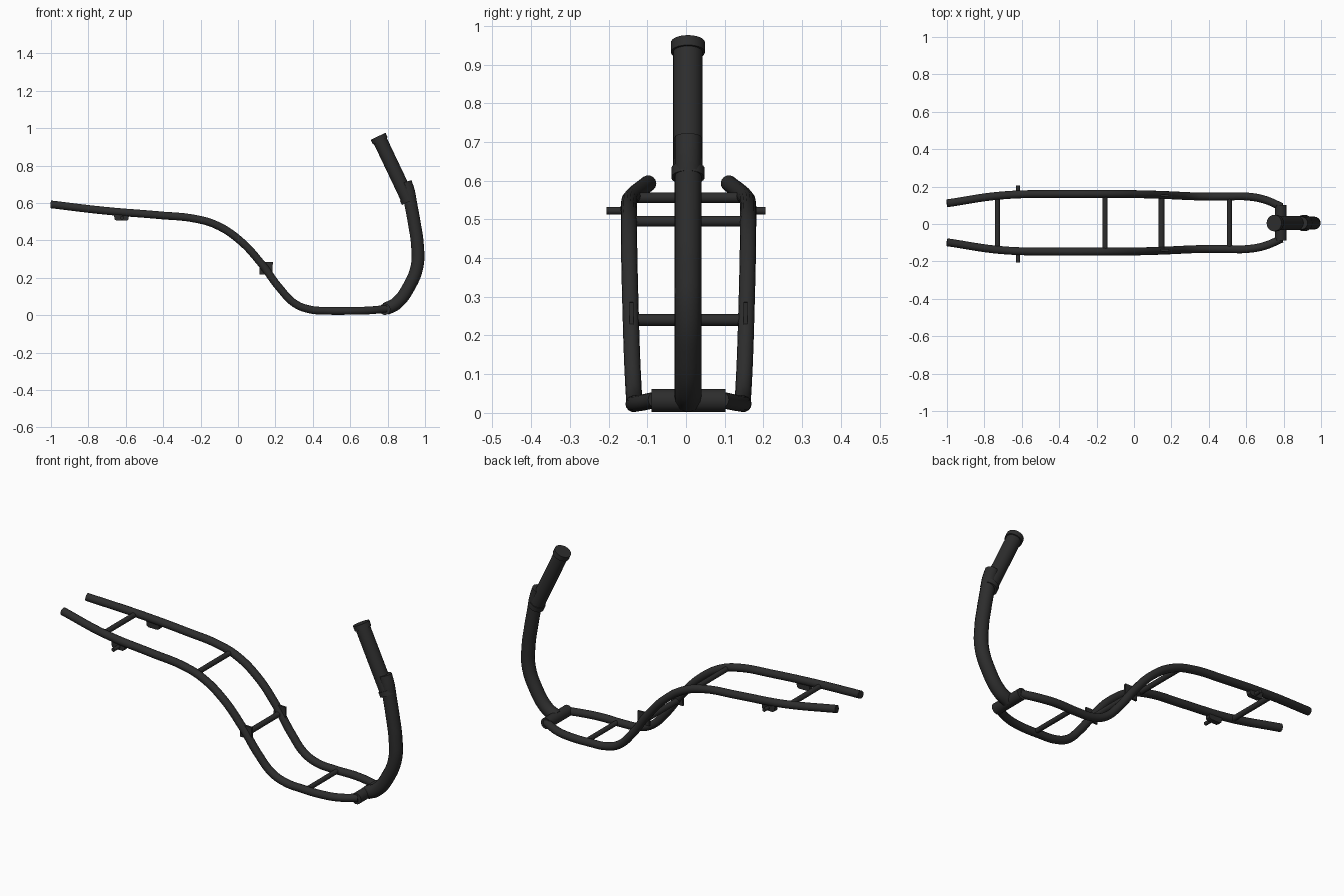
import bpy, math
from mathutils import Vector

if "Cube" in bpy.data.objects:
    bpy.data.objects.remove(bpy.data.objects["Cube"])

MID = 0.0065  # centre line of the frame in y

mat = bpy.data.materials.new("charcoal paint")
mat.diffuse_color = (0.026, 0.026, 0.026, 1)
mat.use_nodes = True
mat.node_tree.nodes["Principled BSDF"].inputs["Base Color"].default_value = mat.diffuse_color


def finish(ob, name):
    ob.name = name
    ob.data.materials.clear()
    ob.data.materials.append(mat)
    bpy.ops.object.select_all(action='DESELECT')
    ob.select_set(True)
    bpy.context.view_layer.objects.active = ob
    bpy.ops.object.shade_smooth_by_angle(angle=math.radians(40))
    return ob


def bent_tube(name, pts, r):
    cu = bpy.data.curves.new(name, 'CURVE')
    cu.dimensions = '3D'
    cu.resolution_u = 8
    cu.bevel_depth = r
    cu.bevel_resolution = 5
    cu.use_fill_caps = True
    sp = cu.splines.new('BEZIER')
    sp.bezier_points.add(len(pts) - 1)
    for bp, p in zip(sp.bezier_points, pts):
        bp.co = p
        bp.handle_left_type = bp.handle_right_type = 'AUTO'
    ob = bpy.data.objects.new(name, cu)
    bpy.context.collection.objects.link(ob)
    bpy.ops.object.select_all(action='DESELECT')
    ob.select_set(True)
    bpy.context.view_layer.objects.active = ob
    bpy.ops.object.convert(target='MESH')
    return finish(bpy.context.view_layer.objects.active, name)


def rod(name, a, b, r, sides=24):
    a, b = Vector(a), Vector(b)
    bpy.ops.mesh.primitive_cylinder_add(vertices=sides, radius=r, depth=(b - a).length,
                                        location=(a + b) / 2)
    ob = bpy.context.object
    ob.rotation_euler = (b - a).to_track_quat('Z', 'Y').to_euler()
    return finish(ob, name)


def plate(name, outline, y, thick):
    # flat plate from an (x, z) outline, extruded along y
    n = len(outline)
    v = [(x, y + s * thick / 2, z) for s in (-1, 1) for x, z in outline]
    f = [tuple(range(n)), tuple(range(2 * n - 1, n - 1, -1))]
    f += [((i + 1) % n, i, n + i, n + (i + 1) % n) for i in range(n)]
    me = bpy.data.meshes.new(name)
    me.from_pydata(v, [], f)
    ob = bpy.data.objects.new(name, me)
    bpy.context.collection.objects.link(ob)
    return finish(ob, name)


# side rails: x, half width, z
rail = [(-1.0, .104, .593), (-.71, .146, .559), (-.42, .154, .535), (-.23, .154, .516),
        (-.115, .154, .482), (.01, .153, .40), (.125, .150, .276), (.222, .146, .146),
        (.305, .142, .062), (.385, .140, .031), (.48, .140, .024), (.61, .140, .024),
        (.70, .123, .026), (.79, .085, .034)]
for side, label in ((-1, "right"), (1, "left")):
    bent_tube(label + "_side_rail", [(x, MID + side * w, z) for x, w, z in rail], 0.021)
    # rear peg and its bracket
    yb = MID + side * 0.152
    plate(label + "_peg_bracket",
          [(-.665, .55), (-.66, .512), (-.65, .506), (-.595, .506), (-.585, .512), (-.583, .545)],
          yb, 0.026)
    rod(label + "_rear_peg", (-.62, yb, .522), (-.62, side * .205, .522), 0.010, 16)
    # square pivot plate
    plate(label + "_pivot_plate", [(.114, .217), (.185, .220), (.186, .285), (.116, .287)],
          MID + side * 0.147, 0.011)

# cross bars
for i, (x, z, w, r) in enumerate([(-.73, .556, .144, .014), (-.155, .495, .154, .014),
                                  (.147, .240, .149, .015), (.51, .025, .140, .013)]):
    rod("cross_bar_%d" % (i + 1), (x, MID - w, z), (x, MID + w, z), r)

# lower front cross tube
rod("lower_cross_tube", (.785, MID - .096, .032), (.785, MID + .096, .032), 0.030, 32)

# main down tube
Y = 0.005
bent_tube("down_tube", [(x, Y, z) for x, z in
          [(.79, .034), (.845, .062), (.918, .160), (.958, .265), (.959, .38),
           (.944, .485), (.923, .60), (.912, .66), (.895, .712)]], 0.035)

# steering head tube with end collars
low, top = Vector((.915, Y, .608)), Vector((.749, Y, .957))
d = (top - low).normalized()
rod("head_tube", low, top - d * .005, 0.038, 32)
rod("upper_collar", top - d * .028, top, 0.044, 32)
rod("lower_collar", low, low + d * .026, 0.043, 32)
